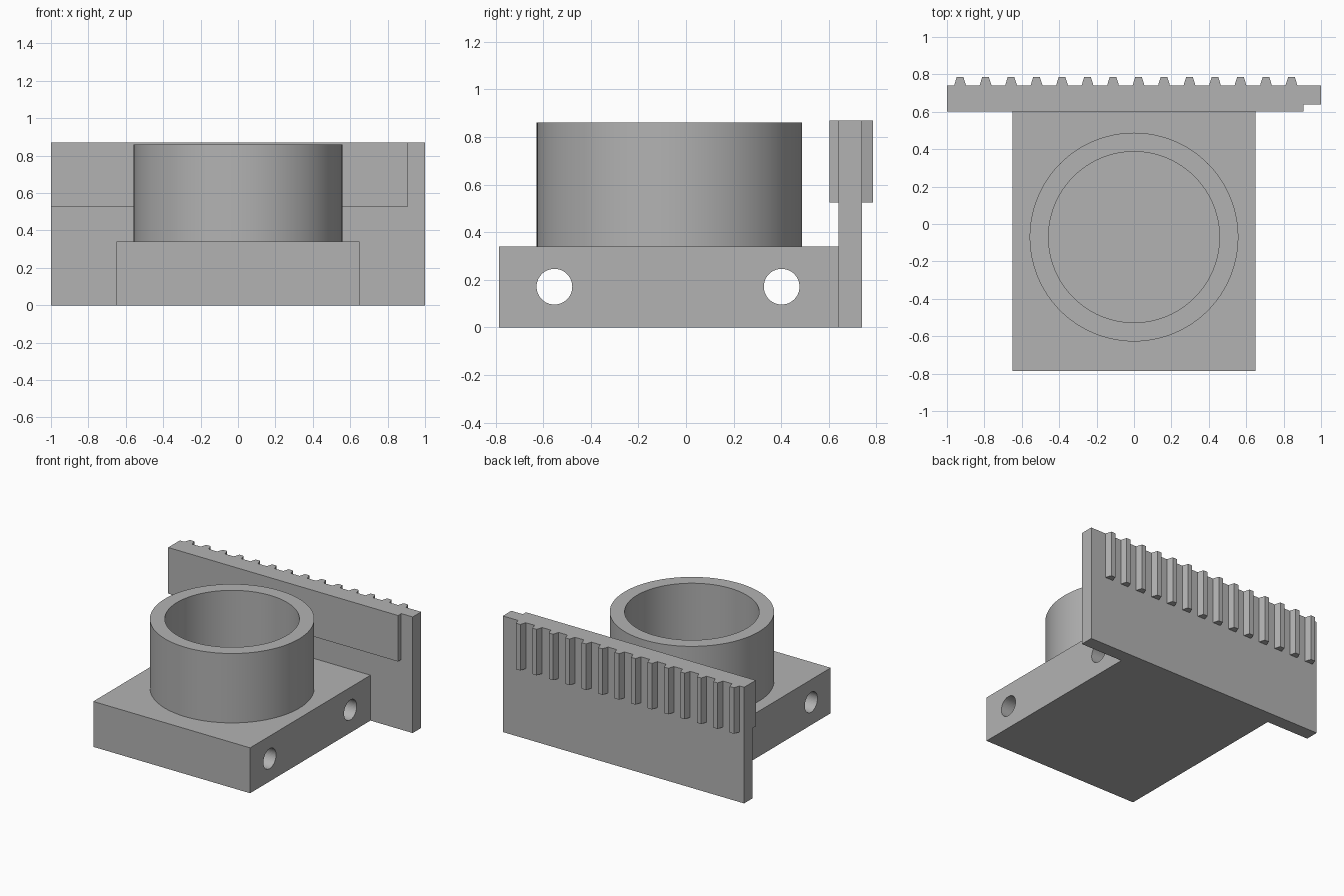
import bpy, bmesh, math
from mathutils import Matrix

cube = bpy.data.objects.get("Cube")
if cube:
    bpy.data.objects.remove(cube, do_unlink=True)

grey = bpy.data.materials.new("plain grey")
grey.use_nodes = True
colour = (0.45, 0.45, 0.45, 1)
grey.diffuse_color = colour
grey.node_tree.nodes["Principled BSDF"].inputs["Base Color"].default_value = colour


def add(name, bm):
    bmesh.ops.recalc_face_normals(bm, faces=bm.faces[:])
    mesh = bpy.data.meshes.new(name)
    bm.to_mesh(mesh)
    bm.free()
    mesh.materials.append(grey)
    obj = bpy.data.objects.new(name, mesh)
    bpy.context.collection.objects.link(obj)
    return obj


def prism(name, outline, z0, z1):
    """Extrude an outline in x, y from z0 up to z1."""
    bm = bmesh.new()
    face = bm.faces.new([bm.verts.new((x, y, z0)) for x, y in outline])
    top = bmesh.ops.extrude_face_region(bm, geom=[face])["geom"]
    for v in top:
        if isinstance(v, bmesh.types.BMVert):
            v.co.z = z1
    return add(name, bm)


def box(name, x0, x1, y0, y1, z0, z1):
    return prism(name, [(x0, y0), (x1, y0), (x1, y1), (x0, y1)], z0, z1)


def smooth(obj):
    bpy.ops.object.select_all(action="DESELECT")
    obj.select_set(True)
    bpy.context.view_layer.objects.active = obj
    bpy.ops.object.shade_smooth_by_angle(angle=math.radians(30))


BACK, FRONT, PLATE_Y = 0.74, -0.785, 0.64
TOP, RAIL_Z, BASE_Z = 0.87, 0.525, 0.34

# Base block with two cross holes
base = box("base_block", -0.65, 0.65, FRONT, PLATE_Y, 0, BASE_Z)
bm = bmesh.new()
for y in (-0.553, 0.402):
    bmesh.ops.create_cone(
        bm, cap_ends=True, segments=48, radius1=0.075, radius2=0.075, depth=2,
        matrix=Matrix.Translation((0, y, 0.171)) @ Matrix.Rotation(math.pi / 2, 4, "Y"))
cutter = add("hole_cutter", bm)
cutter.hide_render = True
cut = base.modifiers.new("cross_holes", "BOOLEAN")
cut.object = cutter
cut.solver = "EXACT"
smooth(base)
bpy.ops.object.modifier_apply(modifier=cut.name)
bpy.data.objects.remove(cutter, do_unlink=True)

# Open collar standing on the base
SEGMENTS = 96
bm = bmesh.new()
loops = []
for radius, z in ((0.558, BASE_Z), (0.558, 0.86), (0.457, 0.86), (0.457, BASE_Z)):
    loops.append([bm.verts.new((radius * math.cos(i * math.tau / SEGMENTS),
                                radius * math.sin(i * math.tau / SEGMENTS) - 0.07, z))
                  for i in range(SEGMENTS)])
for a, b in zip(loops, loops[1:] + loops[:1]):
    for i in range(SEGMENTS):
        j = (i + 1) % SEGMENTS
        bm.faces.new((a[i], a[j], b[j], b[i]))
smooth(add("collar", bm))

# Upright plate with a thicker band along its upper front
box("back_plate", -1, 1, PLATE_Y, BACK, 0, TOP)
box("front_band", -1, 0.905, 0.602, PLATE_Y, RAIL_Z, TOP)

# Rack teeth along the back
for i in range(14):
    x = -0.93 + i * 0.1363
    prism(f"rack_tooth_{i + 1}",
          [(x - 0.032, BACK), (x + 0.032, BACK), (x + 0.018, 0.785), (x - 0.018, 0.785)],
          RAIL_Z, TOP)
